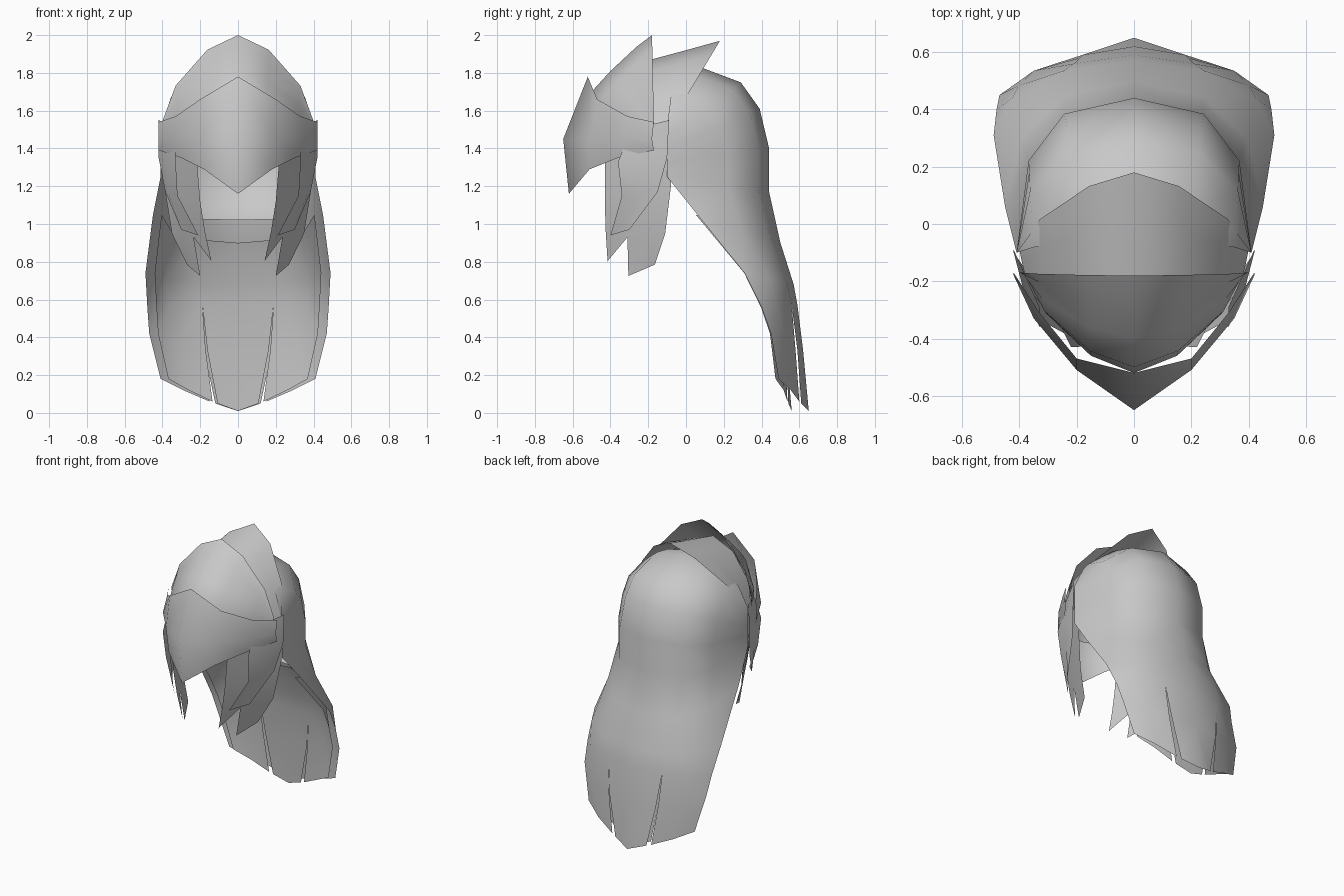
import bpy
import bmesh
from math import sin, cos, pi
from mathutils import Vector

default_cube = bpy.data.objects.get("Cube")
if default_cube:
    bpy.data.objects.remove(default_cube, do_unlink=True)

SEGMENTS = 3

# One grey for the whole hairpiece
hair_grey = bpy.data.materials.new("hair_grey")
hair_grey.use_nodes = True
colour = (0.58, 0.58, 0.58, 1)
hair_grey.diffuse_color = colour
hair_grey.node_tree.nodes["Principled BSDF"].inputs["Base Color"].default_value = colour


def arch(centre_y, centre_z, edge_x, edge_y, edge_z, power):
    """Half arch from the middle line out to the side edge."""
    centre = Vector((0, centre_y, centre_z))
    edge = Vector((edge_x, edge_y, edge_z))
    row = []
    for step in range(SEGMENTS + 1):
        angle = step / SEGMENTS * pi / 2
        rise = cos(angle) ** power if step < SEGMENTS else 0
        point = edge.lerp(centre, rise)
        point.x = edge_x * sin(angle) ** power
        row.append(point)
    return row


def span(start, end, count, bulge=0):
    """Row of points between two ends, bowed outward and backward."""
    start, end = Vector(start), Vector(end)
    bow = Vector((bulge, bulge, 0))
    return [start.lerp(end, i / (count - 1)) + bow * sin(pi * i / (count - 1))
            for i in range(count)]


def tuck_under(grid):
    """Copy of a point grid, drawn in to lie beneath the first layer."""
    return [[Vector((p.x * 0.9, p.y + p.x * 0.18 - 0.09, p.z)) for p in row]
            for row in grid]


def sheet(name, grids):
    """Smooth mirrored sheet made of one or more joined point grids."""
    bm = bmesh.new()
    for grid in grids:
        rows = [[bm.verts.new(point) for point in row] for row in grid]
        for upper, lower in zip(rows, rows[1:]):
            for i in range(len(upper) - 1):
                bm.faces.new((upper[i], upper[i + 1], lower[i + 1], lower[i]))
    bmesh.ops.remove_doubles(bm, verts=bm.verts, dist=0.0005)
    bmesh.ops.recalc_face_normals(bm, faces=bm.faces)
    # Turn the sheet so that its faces look away from the head's middle
    middle = Vector((0, 0, 1.2))
    facing = sum((face.calc_center_median() - middle).dot(face.normal) * face.calc_area()
                 for face in bm.faces)
    if facing < 0:
        bmesh.ops.reverse_faces(bm, faces=bm.faces)
    for face in bm.faces:
        face.smooth = True
    mesh = bpy.data.meshes.new(name)
    bm.to_mesh(mesh)
    bm.free()
    mesh.materials.append(hair_grey)
    part = bpy.data.objects.new(name, mesh)
    bpy.context.collection.objects.link(part)
    mirror = part.modifiers.new("mirror", "MIRROR")
    mirror.use_mirror_merge = True
    mirror.merge_threshold = 0.0005


# Rounded cap: centre y and z, side edge z, roundness
cap = [arch(back, height, 0.41, -0.1, edge_height, power)
       for back, height, edge_height, power in (
           (-0.06, 1.83, 1.52, 1.1),
           (0.05, 1.84, 1.5, 1),
           (0.29, 1.75, 1.46, 0.85),
           (0.39, 1.61, 1.4, 0.8),
           (0.44, 1.4, 1.33, 0.75),
           (0.44, 1.17, 1.25, 0.75))]

# Long back hair below the cap
length = [arch(*row) for row in (
    (0.5, 0.9, 0.45, 0.06, 1.05, 0.9),
    (0.57, 0.68, 0.49, 0.31, 0.74, 1),
    (0.59, 0.57, 0.48, 0.4, 0.56, 1.2))]

# Its hem splits into a middle strand and a strand on each side
hem = length[-1]
middle_strand = [hem[:2],
                 span((0, 0.62, 0.33), (0.18, 0.59, 0.33), 2),
                 span((0, 0.65, 0.01), (0.12, 0.61, 0.05), 2)]
side_strand = [hem[1:],
               span((0.19, 0.58, 0.33), (0.47, 0.45, 0.42), 3, 0.02),
               span((0.15, 0.6, 0.06), (0.41, 0.49, 0.18), 3, 0.01)]
sheet("cap_and_back_hair", [cap + length, middle_strand, side_strand])
sheet("inner_back_hair", [tuck_under(grid)
                          for grid in (length, middle_strand, side_strand)])

# Inner nape that closes the cap below
sheet("inner_nape", [[arch(*row) for row in (
    (0.42, 1.32, 0.38, 0, 1.28, 0.8),
    (0.39, 1.14, 0.37, 0.06, 1.17, 0.8),
    (0.25, 1.02, 0.34, 0.1, 1.07, 0.8))]])

# Rear crest layer, swept back to a point
sheet("rear_crest", [[arch(*row) for row in (
    (-0.3, 1.84, 0.38, -0.18, 1.48, 1.2),
    (0, 1.92, 0.39, -0.14, 1.5, 1.2),
    (0.18, 1.97, 0.4, -0.09, 1.52, 1.35))]])

# Front crest layer, rising to the highest point
front_profile = ((-0.52, 1.45), (-0.5, 1.7), (-0.4, 1.81), (-0.26, 1.94), (-0.18, 2))
sheet("front_crest", [[
    arch(front, height, 0.37 + i * 0.007, -0.17, 1.43 + i * 0.03, 1.3)
    for i, (front, height) in enumerate(front_profile)]])

# Pointed fringe across the brow
sheet("brow_fringe", [[
    ((0, -0.52, 1.78), (0.2, -0.47, 1.66), (0.33, -0.31, 1.57), (0.42, -0.17, 1.54)),
    ((0, -0.65, 1.45), (0.2, -0.51, 1.45), (0.35, -0.33, 1.45), (0.42, -0.18, 1.45)),
    ((0, -0.62, 1.16), (0.18, -0.51, 1.29), (0.3, -0.36, 1.35), (0.42, -0.17, 1.39))]])

# Outer temple lock, tapering forward
sheet("outer_temple_lock", [[
    span((0.33, -0.29, 1.5), (0.42, -0.09, 1.55), 3),
    span((0.33, -0.36, 1.33), (0.42, -0.1, 1.35), 3, 0.015),
    span((0.32, -0.34, 1.15), (0.385, -0.15, 1.17), 3, 0.015),
    span((0.21, -0.4, 0.94), (0.3, -0.3, 0.97), 3)]])

# Inner temple lock: a shared root with a front and a rear strand
root = [span((0.22, -0.43, 1.36), (0.4, -0.07, 1.45), 5),
        span((0.2, -0.43, 1.12), (0.39, -0.08, 1.2), 5, 0.02)]
notch = Vector((0.235, -0.31, 0.93))
front_strand = [root[-1][:3],
                span((0.175, -0.425, 0.96), notch, 3),
                span((0.14, -0.415, 0.8), (0.145, -0.41, 0.81), 3)]
rear_strand = [root[-1][2:],
               span(notch, (0.35, -0.11, 0.95), 3),
               span((0.2, -0.305, 0.725), (0.27, -0.165, 0.785), 3)]
sheet("inner_temple_lock", [root, front_strand, rear_strand])
